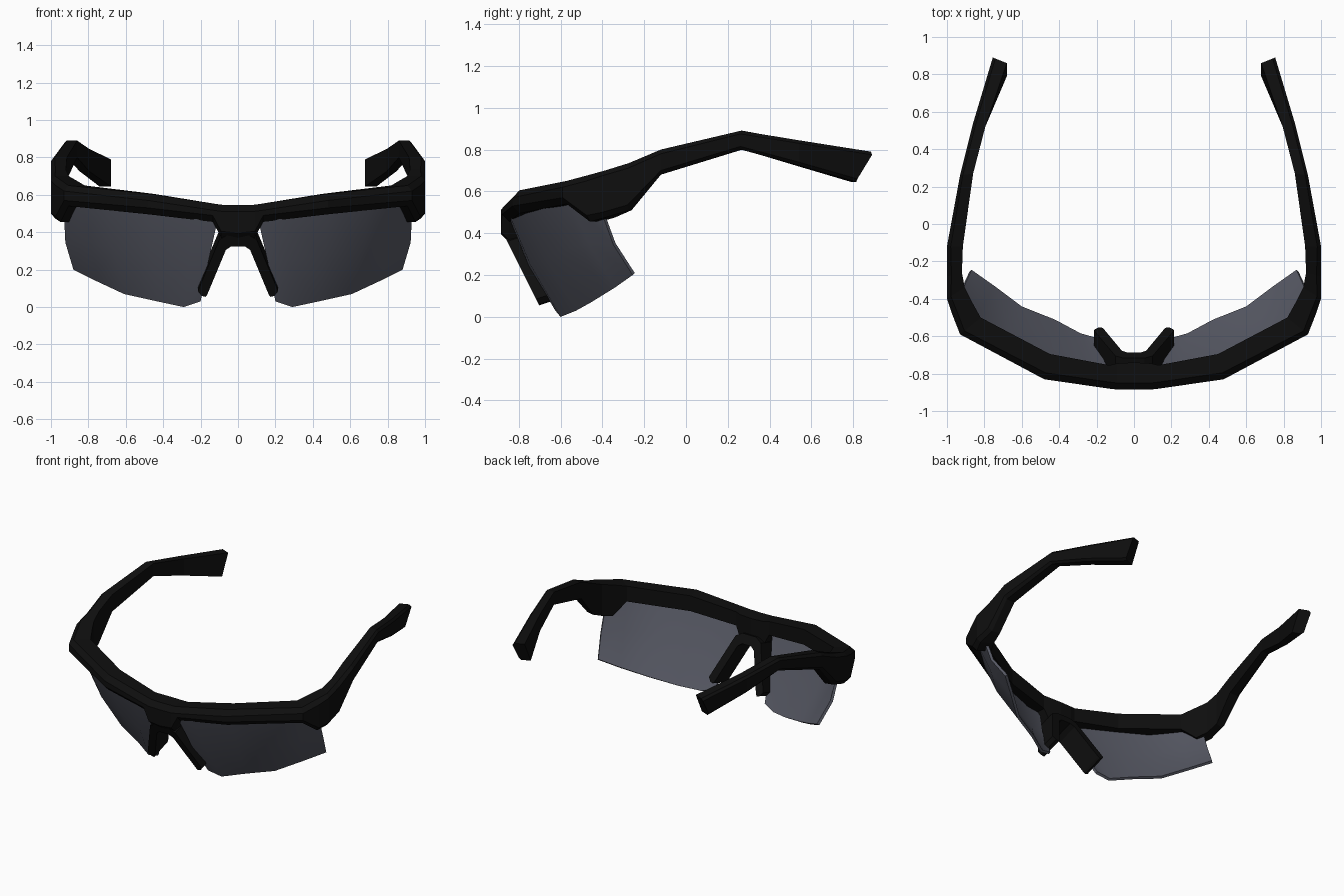
import bpy, bmesh, math
from mathutils import Vector

cube = bpy.data.objects.get("Cube")
if cube:
    bpy.data.objects.remove(cube, do_unlink=True)


def material(name, color):
    mat = bpy.data.materials.new(name)
    mat.use_nodes = True
    mat.diffuse_color = color
    bsdf = next(n for n in mat.node_tree.nodes if n.type == "BSDF_PRINCIPLED")
    bsdf.inputs["Base Color"].default_value = color
    return mat


black = material("black plastic", (0.0045, 0.0045, 0.0045, 1))
tint = material("tinted grey", (0.095, 0.1, 0.128, 1))


def finish(name, bm, mat, smooth=False):
    """Turn a half mesh into an object mirrored across x."""
    bmesh.ops.recalc_face_normals(bm, faces=bm.faces)
    mesh = bpy.data.meshes.new(name)
    bm.to_mesh(mesh)
    bm.free()
    mesh.materials.append(mat)
    if smooth:
        mesh.polygons.foreach_set("use_smooth", [True] * len(mesh.polygons))
        mesh.set_sharp_from_angle(angle=math.radians(30))
    obj = bpy.data.objects.new(name, mesh)
    bpy.context.collection.objects.link(obj)
    mirror = obj.modifiers.new("mirror", "MIRROR")
    mirror.use_clip = True
    return obj


def loft(bm, rings, closed=True, cap=True):
    """Bridge matching rings of points, capping only the last ring."""
    rows = [[bm.verts.new(p) for p in ring] for ring in rings]
    n = len(rows[0])
    for a, b in zip(rows, rows[1:]):
        for i in range(n if closed else n - 1):
            j = (i + 1) % n
            bm.faces.new((a[i], a[j], b[j], b[i]))
    if cap:
        bm.faces.new(rows[-1])


def frame_section(ox, oy, ix, iy, top, bottom, bevel, lean=0):
    """Box section with the two outer edges chamfered."""
    out, inn = Vector((ox, oy, 0)), Vector((ix, iy, 0))
    step = (inn - out).normalized() * bevel
    back = Vector((0, lean, 0))
    up = lambda z: Vector((0, 0, z))
    return [out + up(top - bevel), out + step + up(top), inn + up(top),
            inn + back + up(bottom), out + step + back + up(bottom),
            out + back + up(bottom + bevel)]


# Brow bar flowing into the hinge lobe and the temple arm
stations = [
    (0, -.885, 0, -.74, .545, .36, .035),
    (.09, -.885, .09, -.745, .547, .37, .035),
    (.135, -.88, .13, -.755, .553, .455, .035),
    (.48, -.83, .45, -.695, .605, .495, .035),
    (.93, -.59, .82, -.50, .65, .54, .03),
    (.975, -.475, .87, -.41, .68, .455, .03),
    (1.0, -.40, .905, -.34, .70, .475, .025),
    (1.0, -.28, .92, -.26, .735, .51, .025),
    (1.0, -.12, .915, -.12, .80, .68, .02),
    (.93, .26, .86, .27, .89, .80, .015),
    (.86, .54, .795, .52, .845, .725, .015),
    (.755, .89, .68, .86, .79, .645, .015, -.07),
]
bm = bmesh.new()
loft(bm, [frame_section(*s) for s in stations])
finish("frame_and_temple_arms", bm, black)


# Nose bridge and pads: an arch pushed back along the lens tilt
def nose_section(outer, inner):
    def front(x, z):
        return Vector((x, -.86 - .5 * (z - .37), z))
    push = Vector((0, .15, .05))
    a, b = front(*outer), front(*inner)
    return [a, b, b + push, a + push]


bm = bmesh.new()
loft(bm, [nose_section((0, .385), (0, .325)),
          nose_section((.055, .385), (.035, .325)),
          nose_section((.10, .36), (.065, .305)),
          nose_section((.215, .085), (.165, .065)),
          nose_section((.195, .06), (.175, .055))])
finish("nose_bridge", bm, black)

# Wraparound lenses: columns of top x, z, bottom x, z and depth
columns = [
    (.11, .46, .20, .03, -.86),
    (.22, .50, .29, .00, -.85),
    (.48, .53, .43, .03, -.76),
    (.70, .56, .61, .07, -.668),
    (.86, .57, .76, .14, -.52),
    (.93, .49, .88, .20, -.405),
]


def lens_column(tx, tz, bx, bz, depth):
    points = []
    for t in (0, .5, 1):
        x, z = tx + (bx - tx) * t, tz + (bz - tz) * t
        bulge = .02 * math.sin(math.pi * t)
        points.append(Vector((x + bulge * x, depth - .5 * (z - .5) - bulge, z)))
    return points


bm = bmesh.new()
loft(bm, [lens_column(*c) for c in columns], closed=False, cap=False)
bmesh.ops.recalc_face_normals(bm, faces=bm.faces)
if sum(f.normal.y for f in bm.faces) > 0:
    bmesh.ops.reverse_faces(bm, faces=bm.faces)
bmesh.ops.solidify(bm, geom=bm.faces[:], thickness=.018)
finish("lenses", bm, tint, smooth=True)
